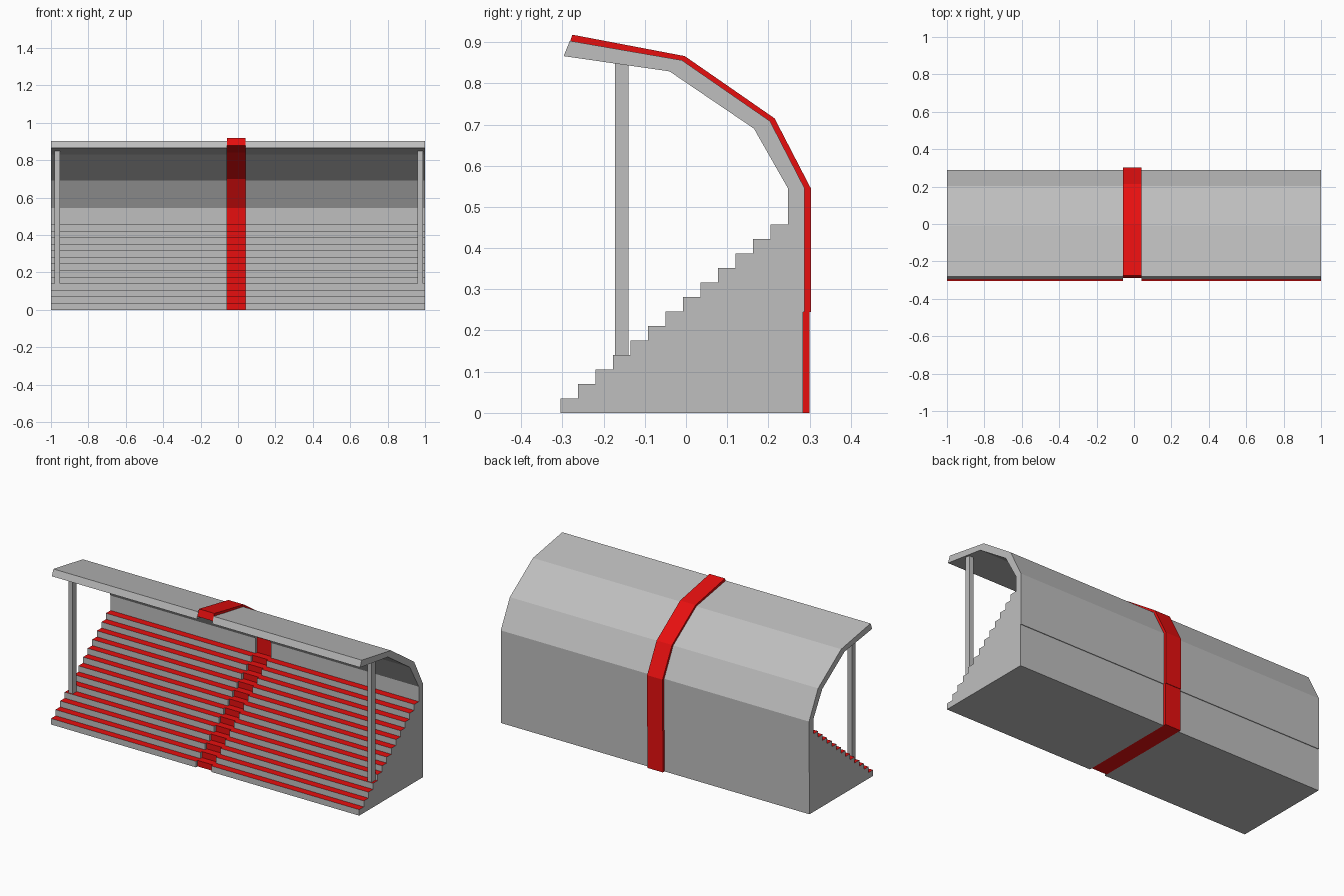
import bpy, bmesh

if "Cube" in bpy.data.objects:
    bpy.data.objects.remove(bpy.data.objects["Cube"])


def material(name, rgb):
    m = bpy.data.materials.new(name)
    m.diffuse_color = (*rgb, 1)
    m.use_nodes = True
    m.node_tree.nodes["Principled BSDF"].inputs["Base Color"].default_value = m.diffuse_color
    return m


GREY = material("concrete grey", (0.52, 0.52, 0.52))
RED = material("bright red", (0.84, 0.005, 0.005))
STEPS, RUN, RISE, FRONT = 13, 0.0425, 0.0352, -0.305


def extrude(name, profile, x0, x1, mats, red_treads=False):
    """Extrude a (y, z) outline from x0 to x1."""
    bm = bmesh.new()
    face = bm.faces.new([bm.verts.new((x0, y, z)) for y, z in profile])
    ret = bmesh.ops.extrude_face_region(bm, geom=[face])
    verts = [v for v in ret["geom"] if isinstance(v, bmesh.types.BMVert)]
    bmesh.ops.translate(bm, verts=verts, vec=(x1 - x0, 0, 0))
    bmesh.ops.recalc_face_normals(bm, faces=bm.faces)
    bm.normal_update()
    if red_treads:
        for f in bm.faces:
            if f.normal.z > 0.9 and f.calc_center_median().z < 0.47:
                f.material_index = 1
    me = bpy.data.meshes.new(name)
    bm.to_mesh(me)
    bm.free()
    for m in mats:
        me.materials.append(m)
    ob = bpy.data.objects.new(name, me)
    bpy.context.collection.objects.link(ob)
    return ob


def stairs(front):
    pts = []
    for i in range(STEPS):
        y = front + i * RUN
        pts += [(y, i * RISE), (y, (i + 1) * RISE)]
    return pts + [(front + STEPS * RUN, STEPS * RISE)]


# Underside of the roof from the back wall to the lip, then the outer skin
inner = [(0.2475, 0.545), (0.165, 0.69), (-0.04, 0.829), (-0.297, 0.866)]
outer = [(-0.282, 0.903), (-0.01, 0.856), (0.204, 0.708), (0.288, 0.545),
         (0.288, 0.245), (0.284, 0.245), (0.284, 0)]
stand = stairs(FRONT) + inner + outer
extrude("left_stand", stand, -1, -0.06, [GREY, RED], True)
extrude("right_stand", stand, 0.04, 1, [GREY, RED], True)

# Red centre band: same section, set back and raised over the roof
band_inner = [(0.2625, 0.545), (0.175, 0.70), (-0.033, 0.84), (-0.289, 0.878)]
band_outer = [(-0.276, 0.918), (-0.003, 0.866), (0.215, 0.715),
              (0.303, 0.545), (0.303, 0.245), (0.3, 0.245), (0.3, 0)]
extrude("centre_band", stairs(FRONT + 0.015) + band_inner + band_outer,
        -0.06, 0.04, [RED])

# Roof posts
post = [(-0.172, 0.14), (-0.139, 0.14), (-0.139, 0.846), (-0.172, 0.85)]
extrude("left_post", post, -0.98, -0.952, [GREY])
extrude("right_post", post, 0.96, 0.988, [GREY])
